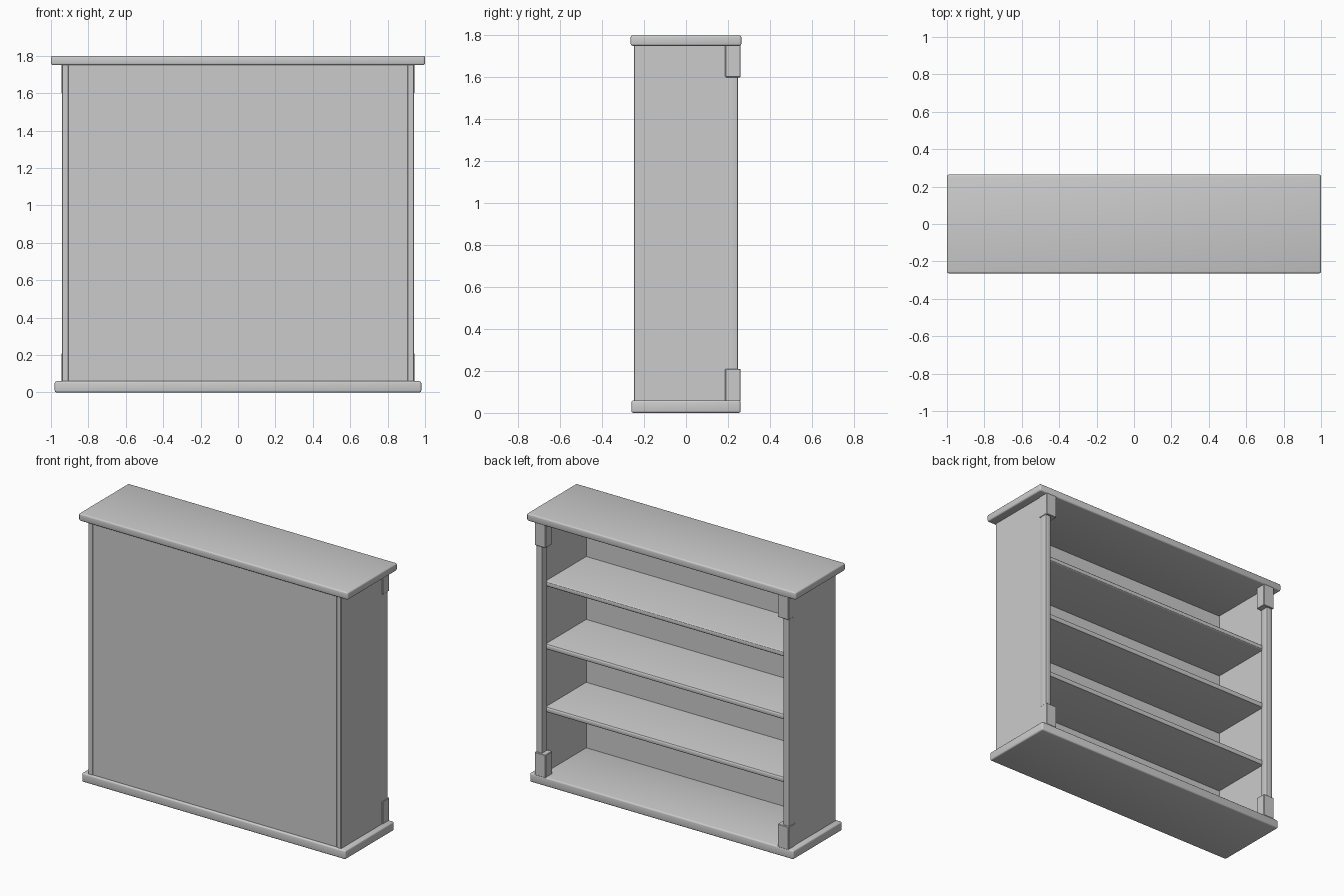
import bpy
import bmesh

if "Cube" in bpy.data.objects:
    bpy.data.objects.remove(bpy.data.objects["Cube"])


def box(name, x, y, z, bevel=0.0, segments=3, edges=None):
    """Box from (min, max) ranges; bevels every edge or only those chosen by the filter."""
    bm = bmesh.new()
    bmesh.ops.create_cube(bm, size=1)
    for v in bm.verts:
        for i, (lo, hi) in enumerate((x, y, z)):
            v.co[i] = lo if v.co[i] < 0 else hi
    if bevel:
        chosen = [e for e in bm.edges if edges is None or edges(e)]
        bmesh.ops.bevel(bm, geom=chosen, offset=bevel, segments=segments,
                        profile=0.5, affect='EDGES', clamp_overlap=True)
    mesh = bpy.data.meshes.new(name)
    bm.to_mesh(mesh)
    bm.free()
    obj = bpy.data.objects.new(name, mesh)
    bpy.context.collection.objects.link(obj)
    bpy.ops.object.select_all(action='DESELECT')
    obj.select_set(True)
    bpy.context.view_layer.objects.active = obj
    bpy.ops.object.shade_smooth_by_angle()
    return obj


def span(side, a, b):
    return tuple(sorted((side * a, side * b)))


def vertical(e):
    return abs(e.verts[0].co.z - e.verts[1].co.z) > 0.1


def open_edge(e):
    return all(v.co.y > 0.1 for v in e.verts) and abs(e.verts[0].co.x - e.verts[1].co.x) > 0.1


# Overhanging top and base slabs
box("top_board", (-1, 1), (-0.264, 0.264), (1.75, 1.80), 0.01)
box("base_board", (-0.98, 0.98), (-0.26, 0.26), (0, 0.06), 0.01)

# Thin closing panel set between the sides
box("closing_panel", (-0.907, 0.907), (-0.244, -0.234), (0.055, 1.755))

# Sides, edge posts on the open face, and corner blocks
for side, label in ((-1, "left"), (1, "right")):
    box(label + "_side", span(side, 0.905, 0.94), (-0.248, 0.24), (0.055, 1.755),
        0.003, 1, vertical)
    box(label + "_post", span(side, 0.897, 0.941), (0.19, 0.248), (0.055, 1.755),
        0.006, 2, vertical)
    for z, level in (((0.055, 0.21), "lower"), ((1.60, 1.755), "upper")):
        box(f"{label}_{level}_block", span(side, 0.862, 0.944), (0.187, 0.26), z, 0.003, 1)

# Evenly spaced shelves with a rounded open edge
for i in range(1, 4):
    z = 0.06 + 0.4225 * i
    box(f"shelf_{i}", (-0.907, 0.907), (-0.236, 0.20), (z - 0.0175, z + 0.0175),
        0.01, 3, open_edge)
